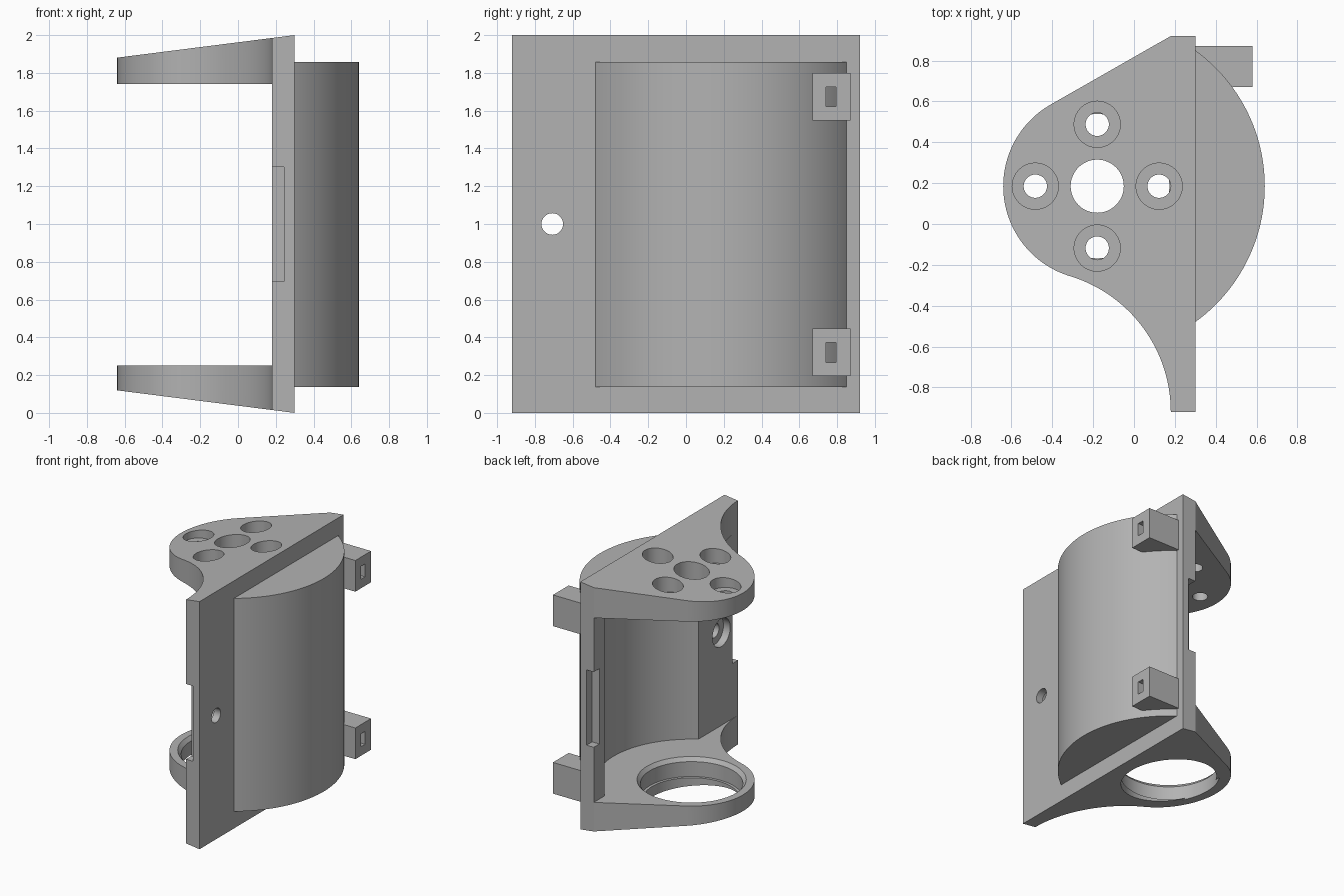
import bpy, bmesh
from math import cos, sin, pi, atan2, acos, hypot, sqrt
from mathutils import Matrix

cube = bpy.data.objects.get("Cube")
if cube:
    bpy.data.objects.remove(cube)

grey = bpy.data.materials.new("plain_grey")
grey.use_nodes = True
colour = (0.45, 0.45, 0.45, 1)
grey.diffuse_color = colour
grey.node_tree.nodes["Principled BSDF"].inputs["Base Color"].default_value = colour

CX, CY = -0.18, 0.185            # shared axis of flanges and shell
INNER, OUTER, EDGE = 0.18, 0.30, 0.92
LOW, HIGH = 0.25, 1.74           # facing sides of the two flanges


def finish(name, bm):
    bmesh.ops.recalc_face_normals(bm, faces=bm.faces)
    mesh = bpy.data.meshes.new(name)
    bm.to_mesh(mesh)
    bm.free()
    mesh.materials.append(grey)
    obj = bpy.data.objects.new(name, mesh)
    bpy.context.collection.objects.link(obj)
    return obj


def prism(name, outline, start, end, axis="z"):
    """Extrude an outline along z, or an (x, z) outline along y."""
    bm = bmesh.new()
    place = (lambda a, b: (a, b, start)) if axis == "z" else (lambda a, b: (a, start, b))
    face = bm.faces.new([bm.verts.new(place(a, b)) for a, b in outline])
    top = bmesh.ops.extrude_face_region(bm, geom=[face])["geom"]
    step = (0, 0, end - start) if axis == "z" else (0, end - start, 0)
    bmesh.ops.translate(bm, vec=step, verts=[v for v in top if isinstance(v, bmesh.types.BMVert)])
    return finish(name, bm)


def box(name, x, y, z):
    return prism(name, [(x[0], y[0]), (x[1], y[0]), (x[1], y[1]), (x[0], y[1])], *z)


def turned(name, profile, matrix, sides=64):
    """Closed round solid from (radius, height) steps."""
    bm = bmesh.new()
    rings = [[bm.verts.new((r * cos(2 * pi * i / sides), r * sin(2 * pi * i / sides), h))
              for i in range(sides)] for r, h in profile]
    for a, b in zip(rings, rings[1:]):
        for i in range(sides):
            j = (i + 1) % sides
            bm.faces.new((a[i], a[j], b[j], b[i]))
    bm.faces.new(rings[0])
    bm.faces.new(rings[-1])
    bm.transform(matrix)
    return finish(name, bm)


def combine(target, tool, operation="DIFFERENCE", keep=False):
    mod = target.modifiers.new("combine", "BOOLEAN")
    mod.operation, mod.object, mod.solver = operation, tool, "EXACT"
    bpy.context.view_layer.objects.active = target
    bpy.ops.object.modifier_apply(modifier=mod.name)
    if not keep:
        bpy.data.objects.remove(tool)


def arc(cx, cy, r, a0, a1, n):
    return [(cx + r * cos(a0 + (a1 - a0) * i / n), cy + r * sin(a0 + (a1 - a0) * i / n))
            for i in range(n + 1)]


def bulge(r, x, n=64):
    """Arc of the shell axis on the +x side of a chord."""
    a = acos((x - CX) / r)
    return arc(CX, CY, r, -a, a, n)


# Frame outline: plate, tangent side, round nose and hollow fillet
nose = 0.46
dx, dy = INNER - CX, EDGE - CY
a_start = atan2(dy, dx) + acos(nose / hypot(dx, dy))
drop = EDGE + CY
fillet = (dx * dx + drop * drop - nose * nose) / (2 * (nose + dx))
fx = INNER - fillet
a_end = atan2(-EDGE - CY, fx - CX) + 2 * pi
outline = [(OUTER, -EDGE), (OUTER, EDGE), (INNER, EDGE)]
outline += arc(CX, CY, nose, a_start, a_end, 64)
outline += arc(fx, -EDGE, fillet, a_end - pi, 0, 32)[1:]
frame = prism("flanged_frame", outline, 0, 2)

# Sloping outer faces of the flanges
slope = 0.127
for base, sign in ((2, 1), (0, -1)):
    far = base - sign * slope * (OUTER + 1)
    near = base + sign * slope * 0.2
    wedge = prism("slope_cutter", [(-1, far), (OUTER + 0.2, near),
                                   (OUTER + 0.2, base + sign * 0.3), (-1, base + sign * 0.3)],
                  -1.2, 1.2, axis="y")
    combine(frame, wedge)

# Curved shell behind the plate, then the open space inside
shell = prism("curved_shell", bulge(0.82, 0.24), 0.137, 1.858)
combine(frame, shell, "UNION")
opening = bulge(0.70, INNER) + [(INNER, 1.2), (-1, 1.2), (-1, -1.2), (INNER, -1.2)]
combine(frame, prism("opening_cutter", opening, LOW, HIGH))

# Top flange: centre hole and four counterbored screw holes
combine(frame, turned("centre_cutter", [(0.13, 1.6), (0.13, 2.2)],
                      Matrix.Translation((CX, CY, 0))))
for k in range(4):
    spot = (CX + 0.303 * cos(k * pi / 2), CY + 0.303 * sin(k * pi / 2), 0)
    combine(frame, turned("screw_cutter", [(0.057, 1.6), (0.057, 1.83), (0.113, 1.83), (0.113, 2.2)],
                          Matrix.Translation(spot)))

# Bottom flange: stepped bearing seat with a chamfered mouth
seat = [(0.353, -0.2), (0.353, 0.10), (0.375, 0.10), (0.375, 0.22), (0.40, LOW), (0.40, 0.4)]
combine(frame, turned("seat_cutter", seat, Matrix.Translation((CX, CY, 0)), 96))

# Plate: counterbored side hole and edge notches
side = Matrix.Translation((0, -0.708, 1)) @ Matrix.Rotation(pi / 2, 4, "Y")
combine(frame, turned("side_hole_cutter",
                      [(0.113, 0.05), (0.113, 0.24), (0.057, 0.24), (0.057, 0.5)], side))
for s in (-1, 1):
    ys = sorted((s * 0.85, s * 1.0))
    combine(frame, box("notch_cutter", (0.1, 0.244), ys, (0.695, 1.303)))

# Slotted clip blocks fitted against the shell
parts = [frame]
core = prism("shell_cutter", bulge(0.82, 0.24), -0.1, 2.1)
for name, z in (("lower_clip", 0.195), ("upper_clip", 1.548)):
    clip = box(name, (OUTER - 0.01, 0.58), (0.67, 0.87), (z, z + 0.252))
    combine(clip, box("slot_cutter", (0.32, 0.7), (0.74, 0.793), (z + 0.073, z + 0.177)))
    combine(clip, core, keep=True)
    parts.append(clip)
bpy.data.objects.remove(core)

bpy.ops.object.select_all(action="DESELECT")
for part in parts:
    part.select_set(True)
bpy.context.view_layer.objects.active = frame
bpy.ops.object.shade_smooth_by_angle(angle=pi / 7)
